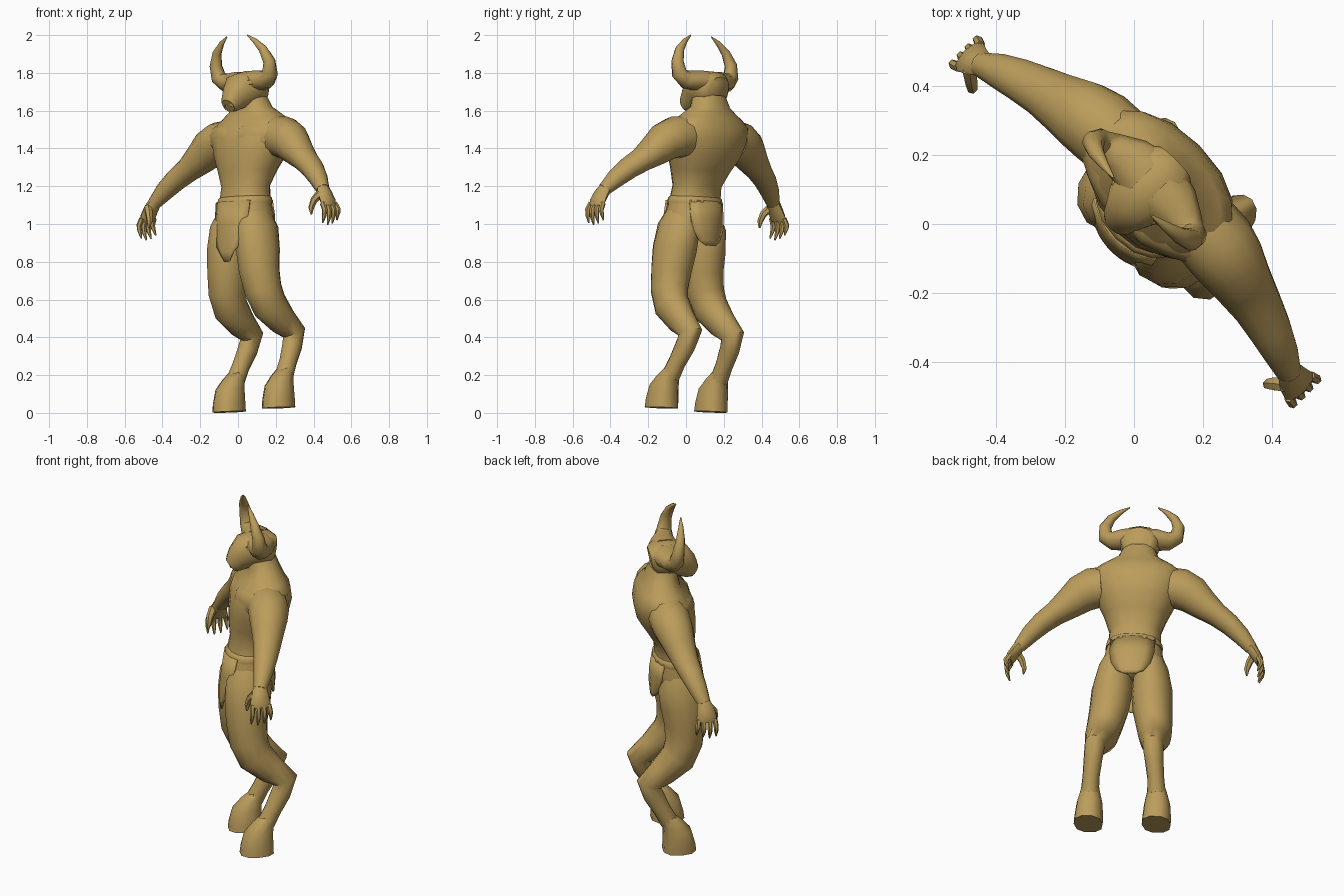
import bpy, bmesh, math
from mathutils import Vector, Matrix

hide = bpy.data.materials.new("tan_hide")
hide.diffuse_color = (0.50, 0.335, 0.105, 1)

# Stance: a slight sideways lean, then turned 45 degrees
LEAN = 0.06
TURN = Matrix.Rotation(math.radians(-45), 3, 'Z')


def place(p):
    s, v, w = p
    return TURN @ Vector((s - LEAN * (w - 1), v, w + LEAN * s))


def finish(name, bm, angle=50):
    for vert in bm.verts:
        vert.co = place(vert.co)
    bmesh.ops.recalc_face_normals(bm, faces=bm.faces)
    mesh = bpy.data.meshes.new(name)
    bm.to_mesh(mesh)
    bm.free()
    mesh.materials.append(hide)
    ob = bpy.data.objects.new(name, mesh)
    bpy.context.collection.objects.link(ob)
    bpy.ops.object.select_all(action='DESELECT')
    ob.select_set(True)
    bpy.context.view_layer.objects.active = ob
    bpy.ops.object.shade_smooth_by_angle(angle=math.radians(angle))
    return ob


def loft(name, rings, n=10, side=(1, 0, 0), flat=False, mirror=False, power=1.0):
    """Rings are (x, y, z, radius along side, radius across)."""
    for sign, tag in ((1, "left_"), (-1, "right_")) if mirror else ((1, ""),):
        bm = bmesh.new()
        pts = [Vector(r[:3]) for r in rings]
        loops = []
        for i, r in enumerate(rings):
            t = Vector((0, 0, 1)) if flat else (
                pts[min(i + 1, len(pts) - 1)] - pts[max(i - 1, 0)]).normalized()
            a = Vector(side)
            a = (a - t * a.dot(t)).normalized()
            b = t.cross(a)
            loop = []
            for k in range(n):
                q = 2 * math.pi * k / n
                c, d = math.cos(q), math.sin(q)
                c = math.copysign(abs(c) ** power, c)
                d = math.copysign(abs(d) ** power, d)
                p = pts[i] + a * (c * r[3]) + b * (d * r[4])
                loop.append(bm.verts.new((p.x * sign, p.y, p.z)))
            loops.append(loop)
        for l0, l1 in zip(loops, loops[1:]):
            for k in range(n):
                j = (k + 1) % n
                bm.faces.new((l0[k], l0[j], l1[j], l1[k]))
        bm.faces.new(loops[0])
        bm.faces.new(loops[-1])
        finish(tag + name, bm)


def flap(name, rows, curve, thick):
    """Hanging cloth: rows are (z, half width, y at the middle)."""
    bm = bmesh.new()
    cols = [-1, -0.6, -0.2, 0.2, 0.6, 1]
    grid = [[bm.verts.new((h * t, y + curve * (h * t) ** 2, z)) for t in cols]
            for z, h, y in rows]
    for r0, r1 in zip(grid, grid[1:]):
        for k in range(len(cols) - 1):
            bm.faces.new((r0[k], r0[k + 1], r1[k + 1], r1[k]))
    ob = finish(name, bm)
    mod = ob.modifiers.new("thickness", 'SOLIDIFY')
    mod.thickness = thick
    mod.offset = 0


# Torso, from hips up to the hunched neck
loft("torso", [
    (0, 0.05, 0.92, 0.08, 0.08), (0, 0.05, 0.97, 0.165, 0.13),
    (0, 0.055, 1.05, 0.162, 0.133), (0, 0.06, 1.13, 0.145, 0.115),
    (0, 0.07, 1.20, 0.14, 0.11), (0, 0.09, 1.28, 0.17, 0.135),
    (0, 0.115, 1.36, 0.212, 0.16), (0, 0.13, 1.45, 0.245, 0.165),
    (0, 0.14, 1.52, 0.25, 0.145), (0, 0.15, 1.56, 0.205, 0.11),
    (0, 0.145, 1.615, 0.115, 0.09), (0, 0.13, 1.68, 0.09, 0.08)],
    n=16, flat=True, power=0.9)

# Chest muscles, shallow
loft("chest_muscle", [
    (0.015, 0.00, 1.44, 0.05, 0.025), (0.07, 0.01, 1.44, 0.085, 0.04),
    (0.14, 0.04, 1.45, 0.085, 0.045), (0.21, 0.08, 1.46, 0.07, 0.05)],
    side=(0, 0, 1), mirror=True)

# Head, drooping forward to the muzzle
loft("head", [
    (0, 0.205, 1.715, 0.07, 0.065), (0, 0.18, 1.72, 0.10, 0.085),
    (0, 0.11, 1.72, 0.11, 0.09), (0, 0.055, 1.705, 0.092, 0.095),
    (0, 0.012, 1.665, 0.064, 0.075), (0, -0.018, 1.638, 0.053, 0.054),
    (0, -0.036, 1.625, 0.04, 0.038)], n=12, power=0.85)
loft("brow", [
    (0.03, 0.035, 1.735, 0.015, 0.02), (0.065, 0.045, 1.745, 0.022, 0.022),
    (0.10, 0.08, 1.745, 0.015, 0.02)], n=6, side=(0, 0, 1), mirror=True)
loft("nostril", [
    (0.022, -0.018, 1.635, 0.014, 0.014), (0.03, -0.040, 1.63, 0.012, 0.012)],
    n=6, mirror=True)

# Horns sweep out, up and back in
loft("horn", [
    (0.03, 0.12, 1.755, 0.09, 0.055), (0.09, 0.12, 1.755, 0.076, 0.056),
    (0.15, 0.105, 1.757, 0.055, 0.05), (0.192, 0.095, 1.785, 0.042, 0.042),
    (0.2, 0.085, 1.85, 0.033, 0.033), (0.172, 0.07, 1.915, 0.024, 0.024),
    (0.125, 0.06, 1.962, 0.014, 0.014), (0.077, 0.053, 1.995, 0.003, 0.003)],
    n=10, side=(0, 1, 0), mirror=True)

# Arms slope from shoulder to wrist, then the palm
loft("arm", [
    (0.18, 0.135, 1.45, 0.11, 0.11), (0.24, 0.13, 1.445, 0.112, 0.112),
    (0.305, 0.118, 1.415, 0.104, 0.104), (0.37, 0.102, 1.362, 0.088, 0.084),
    (0.44, 0.085, 1.312, 0.074, 0.064), (0.51, 0.063, 1.265, 0.064, 0.058),
    (0.575, 0.038, 1.208, 0.052, 0.05), (0.632, 0.012, 1.145, 0.036, 0.035)],
    n=12, side=(0, 1, 0), mirror=True)
loft("palm", [
    (0.625, 0.016, 1.155, 0.036, 0.033), (0.65, 0.008, 1.12, 0.048, 0.03),
    (0.674, 0.006, 1.08, 0.055, 0.026), (0.682, 0.006, 1.055, 0.05, 0.016)],
    n=8, side=(0, 1, 0), mirror=True)

# Four fingers and a thumb
for i in range(4):
    y = -0.039 + 0.03 * i
    drop = (0.01, 0, 0.008, 0.025)[i]
    loft(f"finger_{i + 1}", [
        (0.676, y, 1.07, 0.014, 0.015), (0.695, y * 1.1, 1.035, 0.014, 0.015),
        (0.692, y * 1.15, 0.995 + drop, 0.012, 0.012),
        (0.678, y * 1.2, 0.955 + drop, 0.004, 0.004)],
        n=6, side=(0, 1, 0), mirror=True)
loft("thumb", [
    (0.645, -0.02, 1.125, 0.024, 0.022), (0.618, -0.043, 1.09, 0.02, 0.019),
    (0.605, -0.054, 1.05, 0.016, 0.015), (0.608, -0.058, 1.015, 0.005, 0.005)],
    n=6, side=(0, 1, 0), mirror=True)

# Legs: heavy thigh, knee forward, hock back, slim shank
loft("thigh", [
    (0.085, 0.05, 1.06, 0.07, 0.09), (0.097, 0.045, 0.98, 0.095, 0.128),
    (0.108, 0.032, 0.86, 0.112, 0.126), (0.118, 0.025, 0.75, 0.108, 0.113),
    (0.135, 0.032, 0.645, 0.098, 0.105), (0.146, 0.066, 0.56, 0.09, 0.1),
    (0.152, 0.155, 0.475, 0.069, 0.08), (0.158, 0.226, 0.415, 0.056, 0.07),
    (0.166, 0.2, 0.345, 0.051, 0.056), (0.176, 0.152, 0.255, 0.046, 0.048),
    (0.181, 0.115, 0.185, 0.05, 0.05)], n=12, mirror=True)

# Hooves flare to a flat sole
loft("hoof", [
    (0.185, 0.06, 0.016, 0.079, 0.093), (0.185, 0.062, 0.06, 0.078, 0.089),
    (0.184, 0.072, 0.135, 0.071, 0.078), (0.182, 0.10, 0.19, 0.055, 0.057),
    (0.179, 0.13, 0.225, 0.044, 0.044)], n=10, flat=True, mirror=True, power=0.85)

# Waist wrap with front and back cloth
loft("belt", [
    (0, 0.057, 1.10, 0.155, 0.127), (0, 0.059, 1.115, 0.156, 0.128),
    (0, 0.06, 1.135, 0.151, 0.122), (0, 0.06, 1.145, 0.140, 0.112)],
    n=16, flat=True, power=0.9)
flap("front_cloth", [
    (1.12, 0.125, -0.068), (1.0, 0.12, -0.087), (0.92, 0.095, -0.097),
    (0.88, 0.08, -0.098), (0.85, 0.05, -0.098), (0.80, 0.018, -0.094)], 2.6, 0.01)
flap("back_cloth", [
    (1.12, 0.12, 0.184), (1.03, 0.12, 0.197), (0.96, 0.105, 0.198),
    (0.91, 0.075, 0.193), (0.885, 0.035, 0.19)], -3.0, 0.01)
